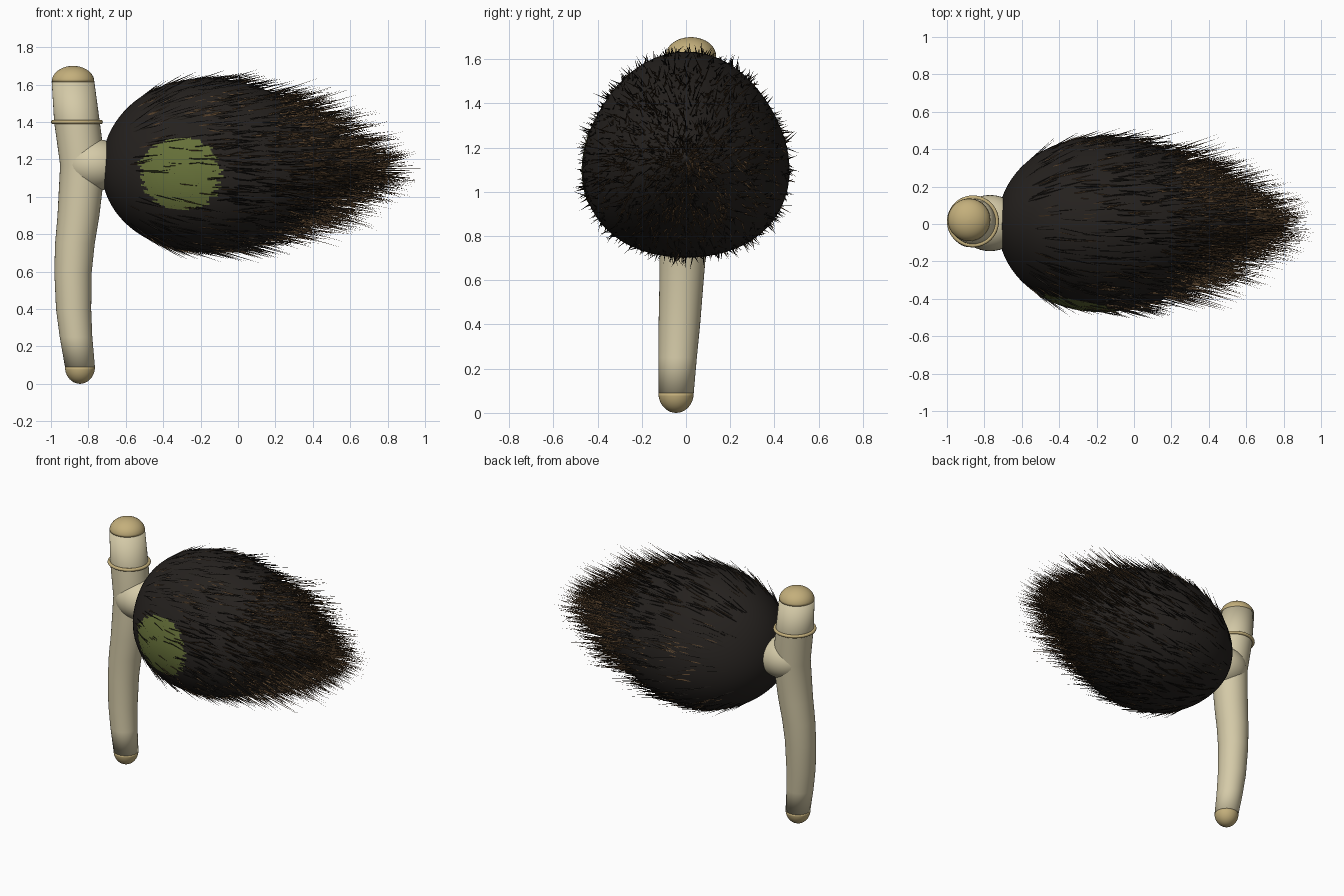
import bpy, math, random
from mathutils import Vector

if "Cube" in bpy.data.objects:
    bpy.data.objects.remove(bpy.data.objects["Cube"])

random.seed(4)
CZ = 1.15            # height of the husk axis


def material(name, rgb):
    m = bpy.data.materials.new(name)
    m.diffuse_color = (*rgb, 1)
    m.use_nodes = True
    m.node_tree.nodes["Principled BSDF"].inputs["Base Color"].default_value = m.diffuse_color
    return m


IVORY = material("ivory", (0.66, 0.59, 0.39))
TAN = material("tan", (0.55, 0.43, 0.20))
HUSK = material("husk", (0.018, 0.015, 0.013))
DARK = material("dark_fibre", (0.012, 0.010, 0.008))
BROWN = material("brown_fibre", (0.085, 0.048, 0.022))
GREEN = material("moss", (0.13, 0.16, 0.04))


def build(name, verts, faces, mat, smooth=True):
    me = bpy.data.meshes.new(name)
    me.from_pydata([tuple(v) for v in verts], [], faces)
    me.materials.append(mat)
    me.polygons.foreach_set("use_smooth", [smooth] * len(me.polygons))
    ob = bpy.data.objects.new(name, me)
    bpy.context.collection.objects.link(ob)
    return ob


def loft(name, rings, mat):
    """Skin a list of equal closed rings, capping both ends."""
    n = len(rings[0])
    verts = [v for r in rings for v in r]
    faces = [(i * n + j, i * n + (j + 1) % n, (i + 1) * n + (j + 1) % n, (i + 1) * n + j)
             for i in range(len(rings) - 1) for j in range(n)]
    faces.append(tuple(reversed(range(n))))
    faces.append(tuple(range(len(verts) - n, len(verts))))
    return build(name, verts, faces, mat)


def circle(x, y, z, r, n=40):
    return [(x + r * math.cos(k * math.tau / n), y + r * math.sin(k * math.tau / n), z)
            for k in range(n)]


# Husk: egg profile along x with a softly three-lobed section
def radius(x):
    if x < -0.15:
        return 0.465 * max(0, 1 - ((-0.15 - x) / 0.58) ** 2.2) ** 0.5
    return 0.465 * max(0, 1 - ((x + 0.15) / 0.85) ** 1.8) ** 0.85


def surface(x, a, lift=0.0):
    r = radius(x) * (1 + 0.04 * math.cos(3 * (a - math.pi / 2))) + lift
    return Vector((x, r * math.cos(a), CZ + r * math.sin(a)))


N = 64
rings = []
for i in range(49):
    x = -0.015 - 0.7149 * math.cos(math.pi * i / 48)
    rings.append([surface(x, k * math.tau / N, 0.0008) for k in range(N)])
loft("husk", rings, HUSK)

# Stem: gently bowed handle with a kink at the joint (x, y, z, radius)
path = [(-.845, -.045, .09, .080), (-.866, -.038, .25, .087), (-.879, -.030, .40, .094),
        (-.882, -.020, .60, .100), (-.872, -.013, .75, .106), (-.853, -.006, .90, .112),
        (-.830, .003, 1.17, .121), (-.861, .014, 1.40, .122), (-.882, .022, 1.615, .114)]
loft("stem", [circle(*p) for p in path], IVORY)


# Rounded stem ends
def dome(name, x, y, z, r, h):
    steps = [math.pi / 2 * i / 10 * 0.995 for i in range(11)]
    out = [circle(x, y, z + h * math.sin(t), r * math.cos(t)) for t in steps]
    loft(name, out if h > 0 else out[::-1], TAN)


dome("stem_top_cap", *path[-1], 0.085)
dome("stem_bottom_cap", *path[0], -0.09)

# Joint between stem and husk
bpy.ops.mesh.primitive_uv_sphere_add(segments=40, ring_count=20, location=(-0.77, 0.005, 1.17))
joint = bpy.context.object
joint.name = "stem_joint"
joint.scale = (0.17, 0.15, 0.14)
joint.data.materials.append(IVORY)
bpy.ops.object.shade_smooth()

# Ring around the upper stem
bpy.ops.mesh.primitive_torus_add(major_segments=48, minor_segments=10, major_radius=0.128,
                                 minor_radius=0.011, location=(-0.861, 0.014, 1.40))
band = bpy.context.object
band.name = "stem_ring"
band.data.materials.append(TAN)
bpy.ops.object.shade_smooth()

# Moss patch: ragged strips lying on the front of the husk
verts, faces = [], []
ROWS, COLS = 36, 12
for i in range(ROWS):
    s0, s1 = (2 * i / ROWS - 1), (2 * (i + 1) / ROWS - 1)
    half = 0.215 * (1 - ((s0 + s1) / 2) ** 2) ** 0.4
    x0 = -0.31 - half + random.uniform(-0.025, 0.025)
    x1 = -0.31 + half + random.uniform(-0.025, 0.025)
    b = len(verts)
    for s in (s0, s1):
        verts += [surface(x0 + (x1 - x0) * c / COLS, math.pi + 0.05 - 0.43 * s, 0.004)
                  for c in range(COLS + 1)]
    faces += [(b + c, b + c + COLS + 1, b + c + COLS + 2, b + c + 1) for c in range(COLS)]
build("moss_patch", verts, faces, GREEN)


# Fibres: thin three-sided spikes swept toward the tail
def fibres(name, count, x_lo, x_hi, bias, length, mat):
    verts, faces = [], []
    for _ in range(count):
        x = x_lo + (x_hi - x_lo) * random.random() ** bias
        a = random.uniform(0, math.tau)
        p = surface(x, a, -0.003)
        slope = (radius(x + 0.01) - radius(x - 0.01)) / 0.02
        k = max(slope + 0.10, random.uniform(0.02, 0.36))
        if x > 0.5:
            k *= 0.8
        out = Vector((0, math.cos(a), math.sin(a)))
        side = Vector((0, -math.sin(a), math.cos(a)))
        d = (Vector((1, 0, 0)) + out * k + side * random.gauss(0, 0.10)).normalized()
        tip = p + d * random.uniform(*length)
        tip.x = min(tip.x, random.uniform(0.88, 1.0))
        u = d.cross(side).normalized()
        b, w = len(verts), 0.0042
        for t in range(3):
            ang = t * math.tau / 3
            verts.append(p + (side * math.cos(ang) + u * math.sin(ang)) * w)
        verts.append(tip)
        faces += [(b, b + 1, b + 3), (b + 1, b + 2, b + 3), (b + 2, b, b + 3)]
    build(name, verts, faces, mat, False)


fibres("dark_fibres", 1000, -0.58, 0.66, 0.8, (0.10, 0.23), DARK)
fibres("brown_fibres", 350, -0.60, 0.40, 0.7, (0.06, 0.20), BROWN)
fibres("tail_fibres", 1000, 0.15, 0.69, 0.75, (0.12, 0.32), BROWN)
